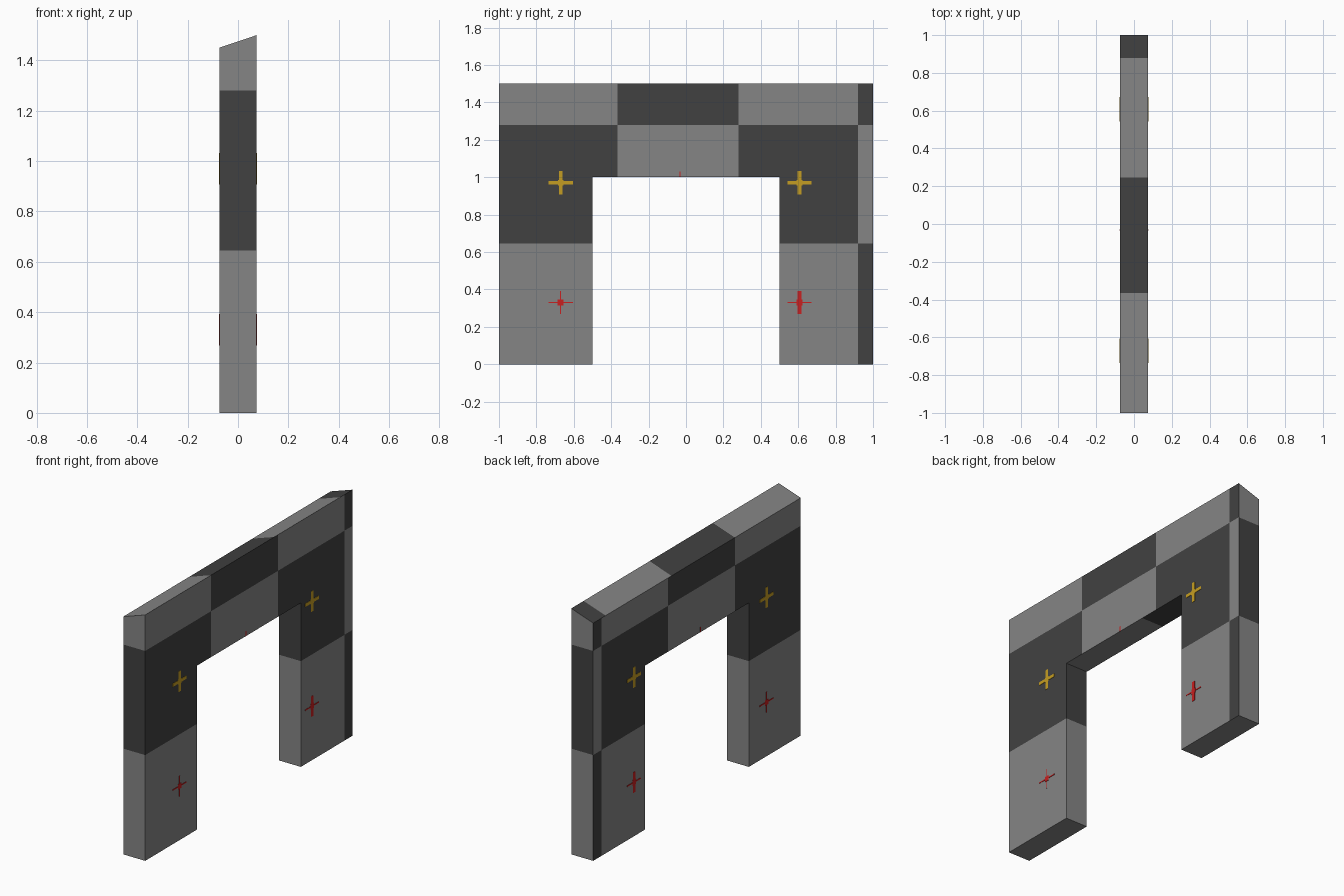
import bpy, bmesh

if "Cube" in bpy.data.objects:
    bpy.data.objects.remove(bpy.data.objects["Cube"])


def material(name, r, g, b):
    m = bpy.data.materials.new(name)
    m.diffuse_color = (r, g, b, 1)
    m.use_nodes = True
    m.node_tree.nodes["Principled BSDF"].inputs["Base Color"].default_value = m.diffuse_color
    return m


light = material("light_grey", 0.235, 0.235, 0.235)
dark = material("dark_grey", 0.053, 0.053, 0.053)
yellow = material("yellow", 0.56, 0.34, 0.016)
red = material("red", 0.58, 0.014, 0.014)

X = 0.074
YS = [-1, -0.5, -0.365, 0.16, 0.245, 0.28, 0.5, 0.88, 0.92, 1]
ZS = [0, 0.645, 1, 1.28, 1.5]


def finish(bm, name, mats):
    bmesh.ops.remove_doubles(bm, verts=bm.verts, dist=1e-5)
    bmesh.ops.recalc_face_normals(bm, faces=bm.faces)
    me = bpy.data.meshes.new(name)
    bm.to_mesh(me)
    bm.free()
    for m in mats:
        me.materials.append(m)
    ob = bpy.data.objects.new(name, me)
    bpy.context.collection.objects.link(ob)
    return ob


def solid(i, j):
    # the doorway is open for |y| < 0.5 below z = 1
    if not (0 <= i < len(YS) - 1 and 0 <= j < len(ZS) - 1):
        return False
    return abs(YS[i] + YS[i + 1]) / 2 > 0.5 or ZS[j] >= 1


def band(v, limits):
    return sum(v > k for k in limits)


# Doorway wall: outer skin of the solid grid cells, checkered by position
bm = bmesh.new()


def quad(pts, mat):
    # the top edge slopes down towards -x
    vs = [bm.verts.new((x, y, 1.45 if z == 1.5 and x < 0 else z)) for x, y, z in pts]
    bm.faces.new(vs).material_index = mat


for i in range(len(YS) - 1):
    for j in range(len(ZS) - 1):
        if not solid(i, j):
            continue
        y0, y1, z0, z1 = YS[i], YS[i + 1], ZS[j], ZS[j + 1]
        ym, zm = (y0 + y1) / 2, (z0 + z1) / 2
        row = band(zm, (0.645, 1.28))
        # broad sides
        for x in (-X, X):
            quad([(x, y0, z0), (x, y1, z0), (x, y1, z1), (x, y0, z1)],
                 (row + band(ym, (-0.365, 0.28, 0.92))) % 2)
        # ends and jambs
        for y, n in ((y0, i - 1), (y1, i + 1)):
            if not solid(n, j):
                quad([(-X, y, z0), (X, y, z0), (X, y, z1), (-X, y, z1)], row % 2)
        # sloped top
        if not solid(i, j + 1):
            quad([(-X, y0, z1), (X, y0, z1), (X, y1, z1), (-X, y1, z1)],
                 band(ym, (-0.365, 0.245, 0.88)) % 2)
        # feet and lintel underside
        if not solid(i, j - 1):
            quad([(-X, y0, z0), (X, y0, z0), (X, y1, z0), (-X, y1, z0)],
                 int(z0 == 1 and ym > 0.16))
finish(bm, "doorway_wall", [light, dark])


def box(bm, y, z, wy, wz):
    # thin plate reaching just proud of each broad side
    for x in (-X, X):
        vs = bmesh.ops.create_cube(bm, size=1)["verts"]
        for v in vs:
            v.co = (x + v.co.x * 0.004, y + v.co.y * wy, z + v.co.z * wz)


def cross(name, y, z, bar_h, bar_v, mat, centre=0.03):
    bm = bmesh.new()
    box(bm, y, z, 0.13, bar_h)
    box(bm, y, z, bar_v, 0.125)
    box(bm, y, z, centre, centre)
    finish(bm, name, [mat])


# Painted crosses, one in the middle of each checker cell
for side, y, red_v in (("left", -0.67, 0.006), ("right", 0.607, 0.02)):
    cross(side + "_upper_cross", y, 0.97, 0.02, 0.02, yellow)
    cross(side + "_lower_cross", y, 0.33, 0.007, red_v, red, 0.032)

# Small tick left above the opening
bm = bmesh.new()
box(bm, -0.032, 1.016, 0.006, 0.032)
finish(bm, "lintel_tick", [red])
